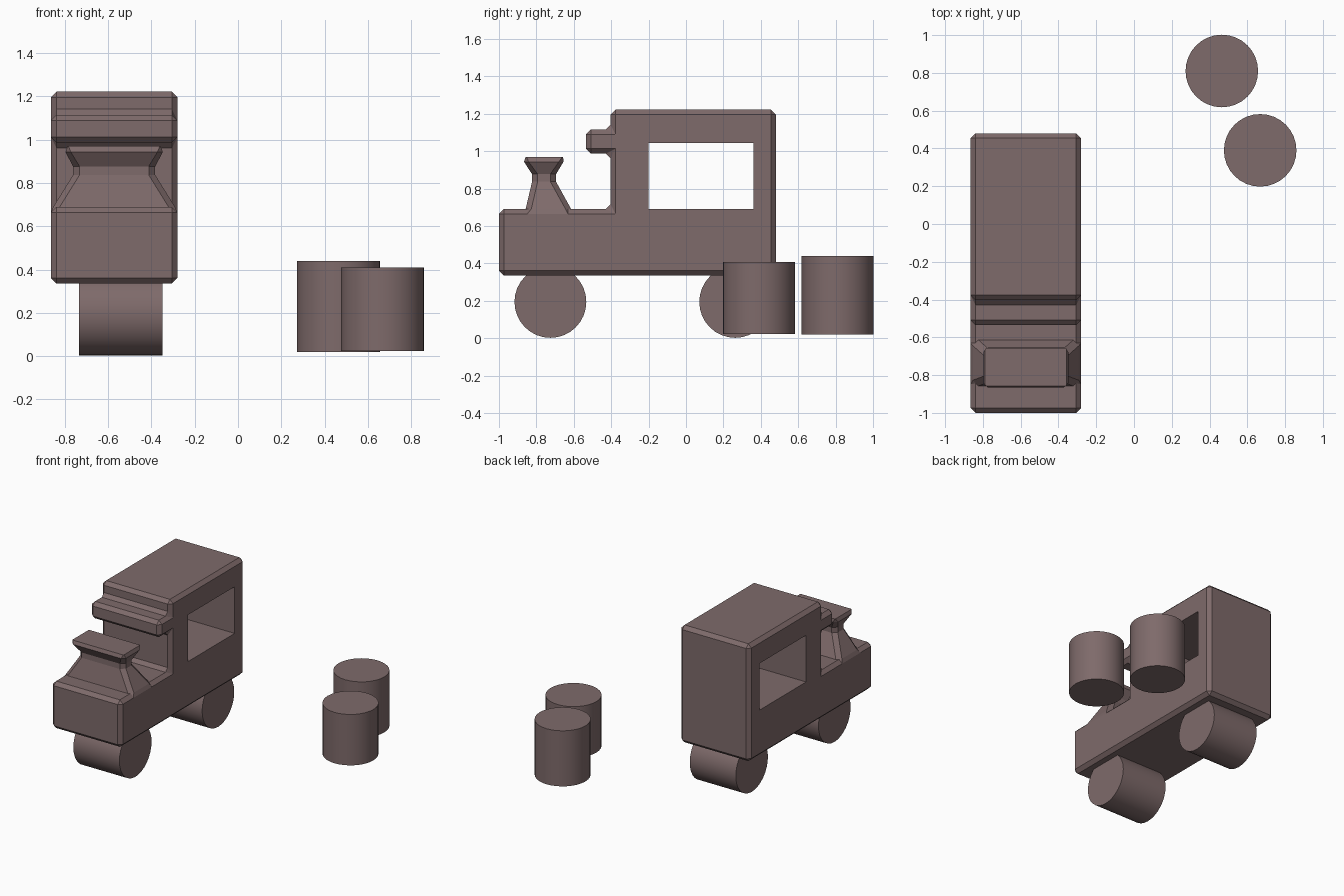
import bpy, bmesh, math
from mathutils import Matrix, Vector

if "Cube" in bpy.data.objects:
    bpy.data.objects.remove(bpy.data.objects["Cube"])

CX = -0.5725      # centre line of the engine
HALF = 0.2925     # half width of the engine

mat = bpy.data.materials.new("brown")
mat.diffuse_color = (0.21, 0.145, 0.145, 1)
mat.use_nodes = True
mat.node_tree.nodes["Principled BSDF"].inputs["Base Color"].default_value = mat.diffuse_color


def finish(name, bm, material=True):
    bmesh.ops.recalc_face_normals(bm, faces=bm.faces)
    me = bpy.data.meshes.new(name)
    bm.to_mesh(me)
    bm.free()
    ob = bpy.data.objects.new(name, me)
    bpy.context.collection.objects.link(ob)
    if material:
        me.materials.append(mat)
    return ob


def extrude_profile(name, pts, half, material=True):
    """Side profile (y, z) swept across x."""
    bm = bmesh.new()
    face = bm.faces.new([bm.verts.new((CX - half, y, z)) for y, z in pts])
    ext = bmesh.ops.extrude_face_region(bm, geom=[face])
    verts = [g for g in ext["geom"] if isinstance(g, bmesh.types.BMVert)]
    bmesh.ops.translate(bm, verts=verts, vec=(2 * half, 0, 0))
    return finish(name, bm, material)


def cylinder(name, centre, radius, depth, rot=None):
    bm = bmesh.new()
    m = Matrix.Translation(Vector(centre)) @ (rot or Matrix.Identity(4))
    bmesh.ops.create_cone(bm, cap_ends=True, segments=32, radius1=radius,
                          radius2=radius, depth=depth, matrix=m)
    ob = finish(name, bm)
    bpy.ops.object.select_all(action='DESELECT')
    ob.select_set(True)
    bpy.context.view_layer.objects.active = ob
    bpy.ops.object.shade_smooth_by_angle(angle=math.radians(30))
    return ob


# Body: hood, cab and front visor in one chamfered profile
body = extrude_profile("engine_body", [
    (-1.0, 0.335), (0.48, 0.335), (0.48, 1.222), (-0.403, 1.222),
    (-0.403, 1.115), (-0.535, 1.115), (-0.535, 0.987), (-0.403, 0.987),
    (-0.403, 0.69), (-1.0, 0.69)], HALF)
bev = body.modifiers.new("chamfer", 'BEVEL')
bev.width = 0.026
bev.segments = 1
bev.limit_method = 'ANGLE'

# Window opening cut through the cab
cutter = extrude_profile("window_cutter", [
    (-0.2, 0.69), (0.36, 0.69), (0.36, 1.043), (-0.2, 1.043)], 0.5, False)
cutter.hide_render = True
cutter.display_type = 'WIRE'
cut = body.modifiers.new("window", 'BOOLEAN')
cut.operation = 'DIFFERENCE'
cut.solver = 'EXACT'
cut.object = cutter

# Funnel: stacked chamfered rectangles (z, y front, y back, half width, chamfer)
bm = bmesh.new()
rings = []
for z, y0, y1, h, c in [
        (0.664, -0.875, -0.605, HALF, 0.026),
        (0.692, -0.857, -0.615, 0.280, 0.03),
        (0.837, -0.823, -0.695, 0.19, 0.03),
        (0.877, -0.823, -0.695, 0.19, 0.03),
        (0.943, -0.866, -0.655, 0.225, 0.025),
        (0.970, -0.857, -0.657, 0.215, 0.004)]:
    outline = [(-h, y0 + c), (-h + c, y0), (h - c, y0), (h, y0 + c),
               (h, y1 - c), (h - c, y1), (-h + c, y1), (-h, y1 - c)]
    rings.append([bm.verts.new((CX + x, y, z)) for x, y in outline])
for a, b in zip(rings, rings[1:]):
    for i in range(8):
        j = (i + 1) % 8
        bm.faces.new((a[i], a[j], b[j], b[i]))
bm.faces.new(rings[0])
bm.faces.new(rings[-1])
finish("funnel", bm)

# Wheel rollers under the body
for name, y in (("front_wheel", -0.725), ("rear_wheel", 0.263)):
    cylinder(name, (-0.5425, y, 0.194), 0.192, 0.385,
             Matrix.Rotation(math.pi / 2, 4, 'Y'))

# Loose cylinders standing beside the engine
cylinder("loose_cylinder_back", (0.465, 0.81, 0.23), 0.192, 0.42)
cylinder("loose_cylinder_front", (0.668, 0.39, 0.216), 0.192, 0.385)
